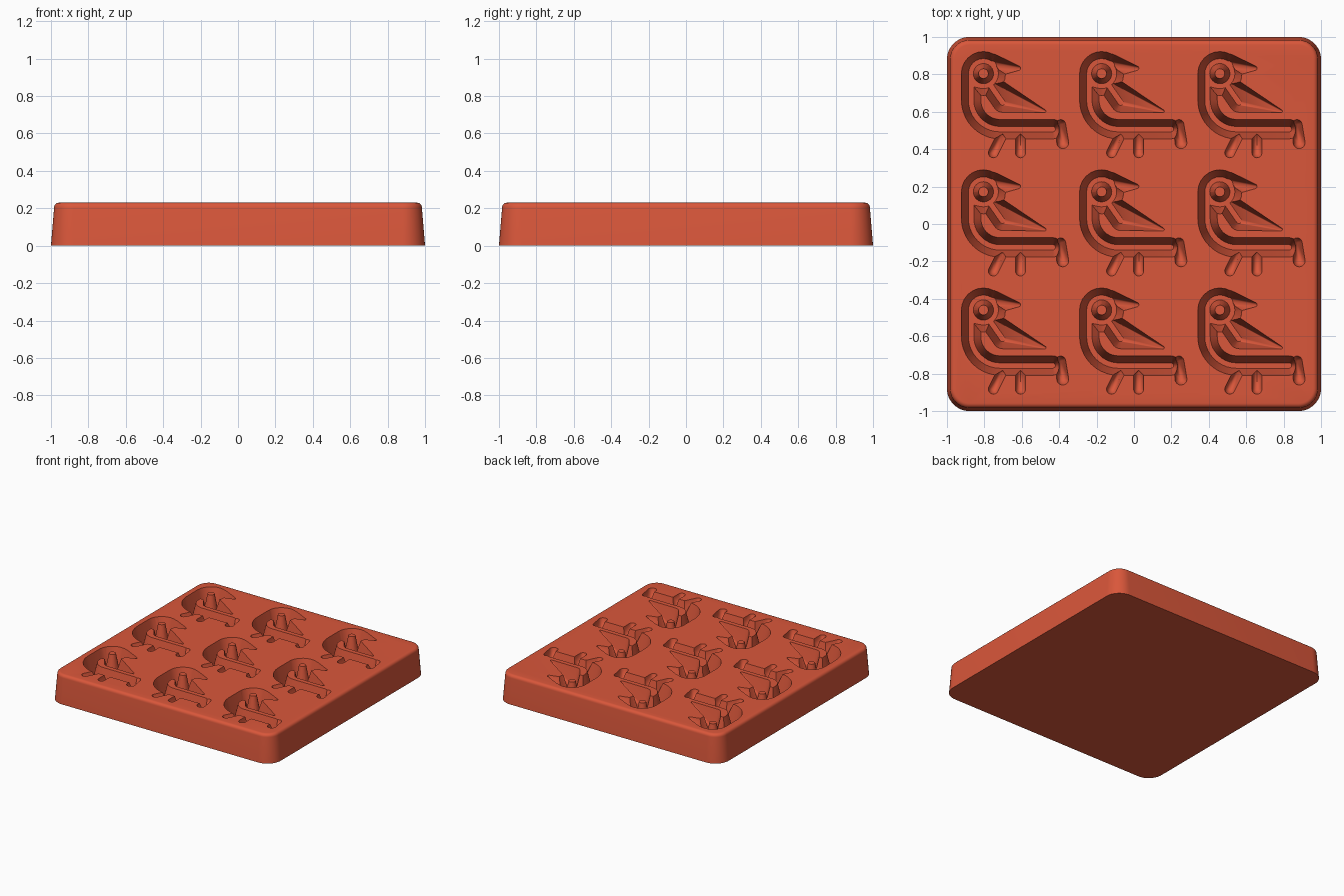
import bpy, bmesh
from math import sin, cos, pi, radians
from mathutils import Matrix

if "Cube" in bpy.data.objects:
    bpy.data.objects.remove(bpy.data.objects["Cube"])

TOP = 0.23        # tray height
DEPTH = 0.15      # cavity depth
DRAFT = 0.25      # cavity wall slope, inward per unit down
PITCH = 0.632     # spacing of the cavities

clay = bpy.data.materials.new("terracotta_red")
clay.use_nodes = True
COLOUR = (0.70, 0.095, 0.043, 1)
clay.diffuse_color = COLOUR
clay.node_tree.nodes["Principled BSDF"].inputs["Base Color"].default_value = COLOUR


def hull(name, rings, sides=24):
    """Convex solid around horizontal circles given as (x, y, z, radius)."""
    bm = bmesh.new()
    for x, y, z, r in rings:
        if r < 0.001:
            bm.verts.new((x, y, z))
            continue
        for i in range(sides):
            a = 2 * pi * i / sides
            bm.verts.new((x + r * cos(a), y + r * sin(a), z))
    out = bmesh.ops.convex_hull(bm, input=bm.verts[:])
    spare = {g for g in out["geom_interior"] + out["geom_unused"]
             if isinstance(g, bmesh.types.BMVert)}
    bmesh.ops.delete(bm, geom=list(spare), context="VERTS")
    bmesh.ops.recalc_face_normals(bm, faces=bm.faces[:])
    mesh = bpy.data.meshes.new(name)
    bm.to_mesh(mesh)
    bm.free()
    obj = bpy.data.objects.new(name, mesh)
    bpy.context.scene.collection.objects.link(obj)
    return obj


def channel(*discs):
    """Drafted pocket cutter around discs given as (x, y, radius)."""
    rings = []
    for x, y, r in discs:
        d = min(DEPTH, r / DRAFT)
        rings += [(x, y, TOP + 0.03, r), (x, y, TOP, r), (x, y, TOP - d, r - d * DRAFT)]
    return hull("cutter", rings)


def boolean(target, tool, operation):
    """Apply a boolean and discard the tool."""
    mod = target.modifiers.new("cut", "BOOLEAN")
    mod.operation, mod.object, mod.solver = operation, tool, "MANIFOLD"
    graph = bpy.context.evaluated_depsgraph_get()
    mesh = bpy.data.meshes.new_from_object(target.evaluated_get(graph))
    target.modifiers.clear()
    target.data = mesh
    bpy.data.objects.remove(tool)


# Tray: tapered sides, rounded corners and a rounded top rim
C, RIM = 0.88, 0.025
levels = [(0, 0.12), (TOP - RIM, 0.103)]
for i in range(1, 6):
    a = radians(18 * i)
    levels.append((TOP - RIM + RIM * sin(a), 0.103 - RIM * (1 - cos(a))))
tray = hull("mould_tray", [(sx * C, sy * C, z, r) for z, r in levels
                           for sx in (-1, 1) for sy in (-1, 1)], 48)

# Neck and body path: straight neck, quarter bend, straight body
W = 0.052
path = [(-0.236, 0.165)]
for i in range(11):
    a = pi + pi / 2 * i / 10
    path.append((-0.081 + 0.155 * cos(a), 0.023 + 0.155 * sin(a)))
path.append((0.20, -0.132))

# Bird cavity: head, beak, wing, legs and tail around the neck and body
parts = [
    [(-0.17, 0.165, 0.118), (-0.229, 0.111, W), (-0.138, 0.111, W)],
    [(-0.127, 0.207, 0.064), (0.017, 0.194, 0.012)],
    [(-0.138, 0.111, W), (-0.068, 0.01, W), (0.157, -0.036, 0.008)],
    [(-0.068, -0.16, 0.027), (-0.117, -0.258, 0.027)],
    [(0.028, -0.16, 0.027), (0.028, -0.258, 0.027)],
    [(0.243, -0.108, 0.027), (0.254, -0.204, 0.032)],
]
parts += [[(*p, W), (*q, W)] for p, q in zip(path, path[1:])]
bird = channel(*parts[0])
for discs in parts[1:]:
    boolean(bird, channel(*discs), "UNION")

# Eye post left standing in the head
EX, EY = -0.17, 0.165
boolean(bird, hull("post", [(EX, EY, TOP + 0.05, 0.017), (EX, EY, TOP, 0.017),
                            (EX, EY, TOP - DEPTH - 0.01, 0.056)]), "DIFFERENCE")

# Three by three grid of cavities
for col in (-1, 0, 1):
    for row in (-1, 0, 1):
        tool = bpy.data.objects.new("cutter", bird.data.copy())
        bpy.context.scene.collection.objects.link(tool)
        tool.data.transform(Matrix.Translation((col * PITCH - 0.003, row * PITCH + 0.007, 0)))
        boolean(tray, tool, "DIFFERENCE")
bpy.data.objects.remove(bird)

# Finish
tray.name = "mould_tray"
tray.data.materials.clear()
tray.data.materials.append(clay)
for o in bpy.context.selected_objects:
    o.select_set(False)
tray.select_set(True)
bpy.context.view_layer.objects.active = tray
bpy.ops.object.shade_smooth_by_angle(angle=radians(30))
